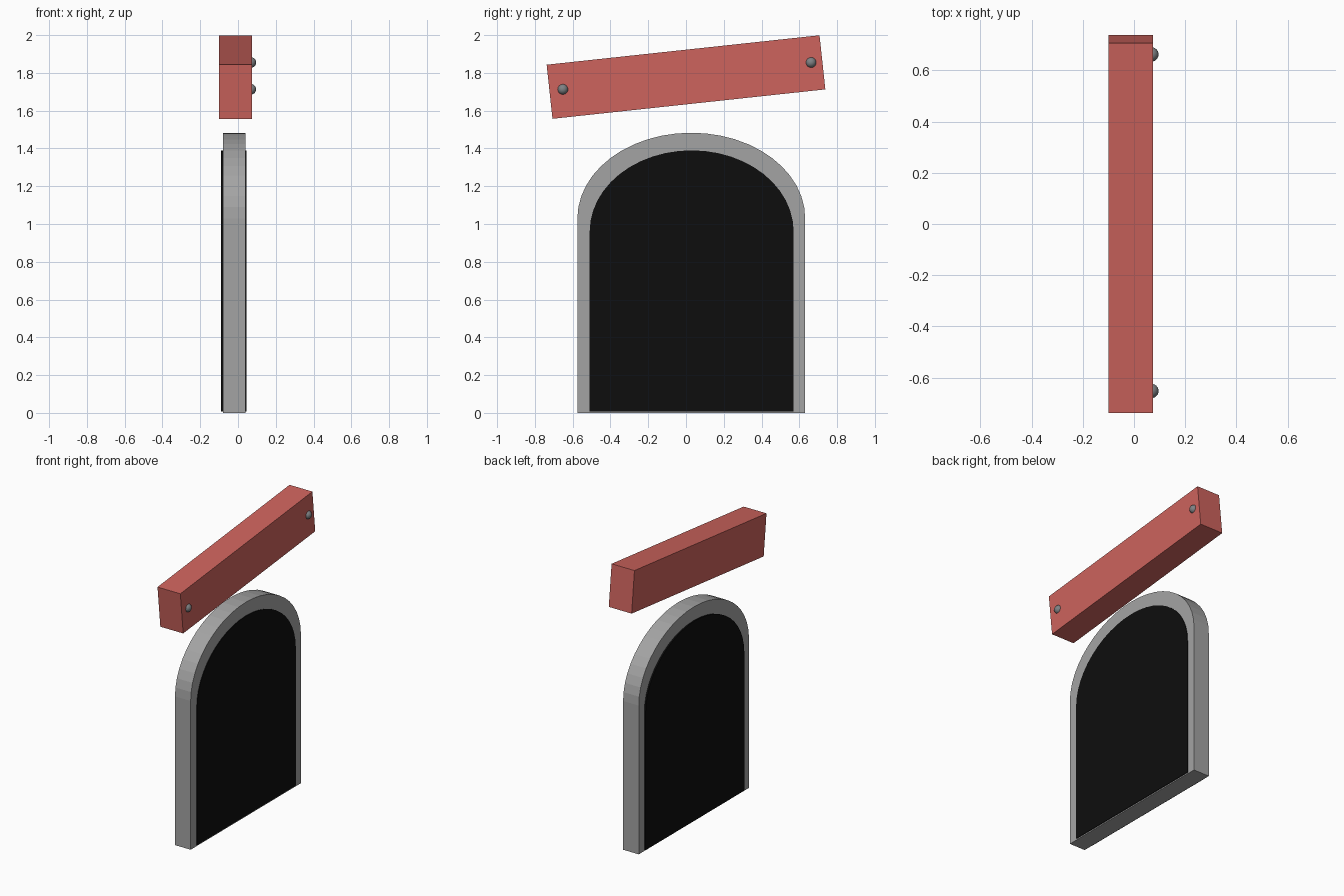
import bpy, bmesh, math
from mathutils import Matrix

if "Cube" in bpy.data.objects:
    bpy.data.objects.remove(bpy.data.objects["Cube"], do_unlink=True)


def material(name, rgb):
    m = bpy.data.materials.new(name)
    m.use_nodes = True
    m.diffuse_color = (*rgb, 1)
    m.node_tree.nodes["Principled BSDF"].inputs["Base Color"].default_value = (*rgb, 1)
    return m


RED = material("red paint", (0.61, 0.125, 0.11))
STONE = material("stone grey", (0.37, 0.37, 0.37))
BLACK = material("black", (0.004, 0.004, 0.004))
STEEL = material("steel grey", (0.21, 0.22, 0.23))


def add_object(name, bm, mat):
    bmesh.ops.recalc_face_normals(bm, faces=bm.faces)
    mesh = bpy.data.meshes.new(name)
    bm.to_mesh(mesh)
    bm.free()
    mesh.materials.append(mat)
    ob = bpy.data.objects.new(name, mesh)
    bpy.context.collection.objects.link(ob)
    return ob


def arch(name, mat, x0, x1, centre, half, base, spring, top, steps=24):
    """Arched slab: straight jambs with a half-ellipse head, extruded along x."""
    outline = [(centre + half, base)]
    for i in range(steps + 1):
        a = math.pi * i / steps
        outline.append((centre + half * math.cos(a),
                        spring + (top - spring) * math.sin(a)))
    outline.append((centre - half, base))
    bm = bmesh.new()
    face = bm.faces.new([bm.verts.new((x0, y, z)) for y, z in outline])
    ext = bmesh.ops.extrude_face_region(bm, geom=[face])
    moved = [v for v in ext["geom"] if isinstance(v, bmesh.types.BMVert)]
    bmesh.ops.translate(bm, verts=moved, vec=(x1 - x0, 0, 0))
    return add_object(name, bm, mat)


# Arched doorway: grey surround with a dark opening showing on both faces
arch("door_surround", STONE, -0.08, 0.04, 0.028, 0.603, 0.0, 1.03, 1.483)
arch("door_opening", BLACK, -0.09, 0.044, 0.03, 0.54, 0.008, 0.96, 1.39)

# Tilted sign board above the door
bm = bmesh.new()
bmesh.ops.create_cube(bm, size=1, matrix=Matrix.Diagonal((0.175, 1.453, 0.288, 1)))
board = add_object("sign_board", bm, RED)
board.location = (-0.0125, 0, 1.778)
board.rotation_euler.x = math.radians(6.15)

# Round nail heads at the two ends of the board
for name, y, z in (("front_nail", -0.652, 1.713), ("back_nail", 0.662, 1.855)):
    bm = bmesh.new()
    bmesh.ops.create_uvsphere(bm, u_segments=24, v_segments=12, radius=0.028)
    for f in bm.faces:
        f.smooth = True
    nail = add_object(name, bm, STEEL)
    nail.location = (0.068, y, z)
